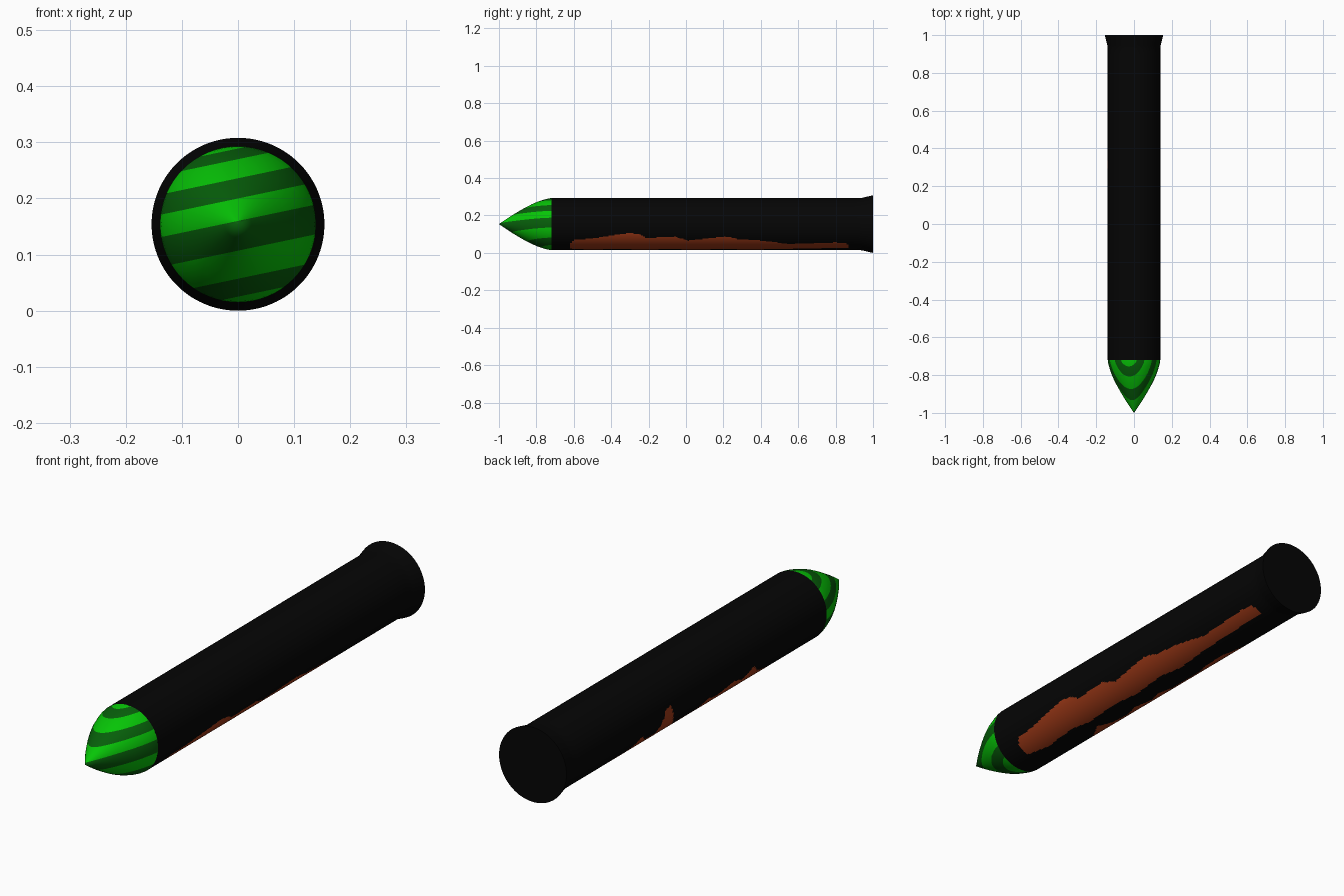
import bpy, bmesh, math
from mathutils import Vector

if "Cube" in bpy.data.objects:
    bpy.data.objects.remove(bpy.data.objects["Cube"])

CZ = 0.154          # height of the long axis
R = 0.139           # body radius


def material(name, rgb):
    m = bpy.data.materials.new(name)
    m.diffuse_color = (*rgb, 1.0)
    m.use_nodes = True
    m.node_tree.nodes["Principled BSDF"].inputs["Base Color"].default_value = m.diffuse_color
    return m


black = material("black", (0.0015, 0.0015, 0.0015))
rust = material("rust_brown", (0.36, 0.043, 0.009))
light_green = material("light_green", (0.002, 0.56, 0.002))
dark_green = material("dark_green", (0.002, 0.115, 0.003))


def interp(points, t):
    """Linear interpolation through sorted (t, value) pairs."""
    for (t0, v0), (t1, v1) in zip(points, points[1:]):
        if t0 <= t <= t1:
            return v0 + (v1 - v0) * (t - t0) / (t1 - t0)
    return None


def lathe(profile, segments):
    """Revolve (y, radius) points around the long axis; angle 0 is straight down."""
    bm = bmesh.new()
    rings = []
    for y, r in profile:
        if r == 0:
            rings.append([bm.verts.new((0, y, CZ))] * segments)
            continue
        angles = [2 * math.pi * i / segments for i in range(segments)]
        rings.append([bm.verts.new((r * math.sin(a), y, CZ - r * math.cos(a))) for a in angles])
    for a, b in zip(rings, rings[1:]):
        for i in range(segments):
            j = (i + 1) % segments
            quad = list(dict.fromkeys((a[i], a[j], b[j], b[i])))
            bm.faces.new(quad)
    return bm, rings


def finish(bm, name, mats):
    bmesh.ops.recalc_face_normals(bm, faces=bm.faces[:])
    mesh = bpy.data.meshes.new(name)
    bm.to_mesh(mesh)
    bm.free()
    for m in mats:
        mesh.materials.append(m)
    ob = bpy.data.objects.new(name, mesh)
    bpy.context.collection.objects.link(ob)
    bpy.ops.object.select_all(action='DESELECT')
    ob.select_set(True)
    bpy.context.view_layer.objects.active = ob
    bpy.ops.object.shade_smooth_by_angle(angle=math.radians(35))
    return ob


# Body: long tube with a flared rear rim, painted with two ragged rust streaks
rows = 150
profile = [(-0.72, R)]
profile += [(-0.64 + 1.54 * i / rows, R) for i in range(rows + 1)]
profile += [(0.93, R), (0.945, 0.141), (0.99, 0.152), (1.0, 0.154)]
bm, rings = lathe(profile, 180)
bm.faces.new(rings[0])
bm.faces.new(rings[-1])

# Upper streak edge on the right, given as height along y
right_top = [(-0.62, 0.05), (-0.60, 0.07), (-0.5, 0.077), (-0.41, 0.092), (-0.30, 0.108),
             (-0.25, 0.10), (-0.21, 0.08), (-0.06, 0.087), (0.01, 0.066), (0.21, 0.088),
             (0.28, 0.074), (0.40, 0.066), (0.55, 0.048), (0.80, 0.056), (0.86, 0.053),
             (0.87, 0.035)]
# Lower streak edge on the right, in degrees from straight down
right_low = [(-0.62, 20), (-0.5, 12), (-0.42, 16), (-0.33, 18), (-0.25, 12), (-0.08, 17),
             (0.05, 12), (0.22, 18), (0.33, 12), (0.5, 18), (0.87, 23)]
# Left streak edges in degrees: inner (nearer the bottom) and outer
left_in = [(-0.40, -45), (-0.31, -22), (-0.25, -5), (-0.19, -22), (-0.12, -28), (-0.04, -14),
           (0.04, -26), (0.11, -15), (0.17, -28), (0.33, -29), (0.40, -18), (0.52, -16),
           (0.60, -32), (0.65, -45)]
left_out = [(-0.40, -47), (-0.30, -56), (-0.25, -76), (-0.20, -58), (-0.13, -68), (-0.03, -55),
            (0.03, -62), (0.08, -48), (0.24, -47), (0.27, -72), (0.30, -96), (0.33, -92),
            (0.36, -52), (0.43, -52), (0.47, -68), (0.51, -50), (0.65, -46)]


def is_rust(c):
    ang = math.degrees(math.atan2(c.x, CZ - c.z))
    top, low = interp(right_top, c.y), interp(right_low, c.y)
    if top is not None and c.x > 0 and c.z < top and ang > low:
        return True
    inner, outer = interp(left_in, c.y), interp(left_out, c.y)
    return inner is not None and outer < ang < inner


for f in bm.faces:
    f.material_index = int(len(f.verts) == 4 and is_rust(f.calc_center_median()))
finish(bm, "body_tube", [black, rust])

# Nose: pointed cap, cut along tilted planes into green stripes
nose_profile = [(-1.0, 0), (-0.965, 0.024), (-0.93, 0.047), (-0.895, 0.068), (-0.86, 0.088),
                (-0.825, 0.106), (-0.79, 0.121), (-0.755, 0.132), (-0.735, 0.137), (-0.72, R)]
bm, rings = lathe(nose_profile, 64)
slope = 0.21
edges = [0.025, 0.057, 0.107, 0.16, 0.20, 0.236, 0.27, 0.289]
for e in edges:
    bmesh.ops.bisect_plane(bm, geom=bm.verts[:] + bm.edges[:] + bm.faces[:],
                           plane_co=Vector((0, 0, e)), plane_no=Vector((-slope, 0, 1)))
for f in bm.faces:
    c = f.calc_center_median()
    band = sum(c.z - slope * c.x > e for e in edges)
    f.material_index = band % 2
finish(bm, "nose_cap", [light_green, dark_green])
